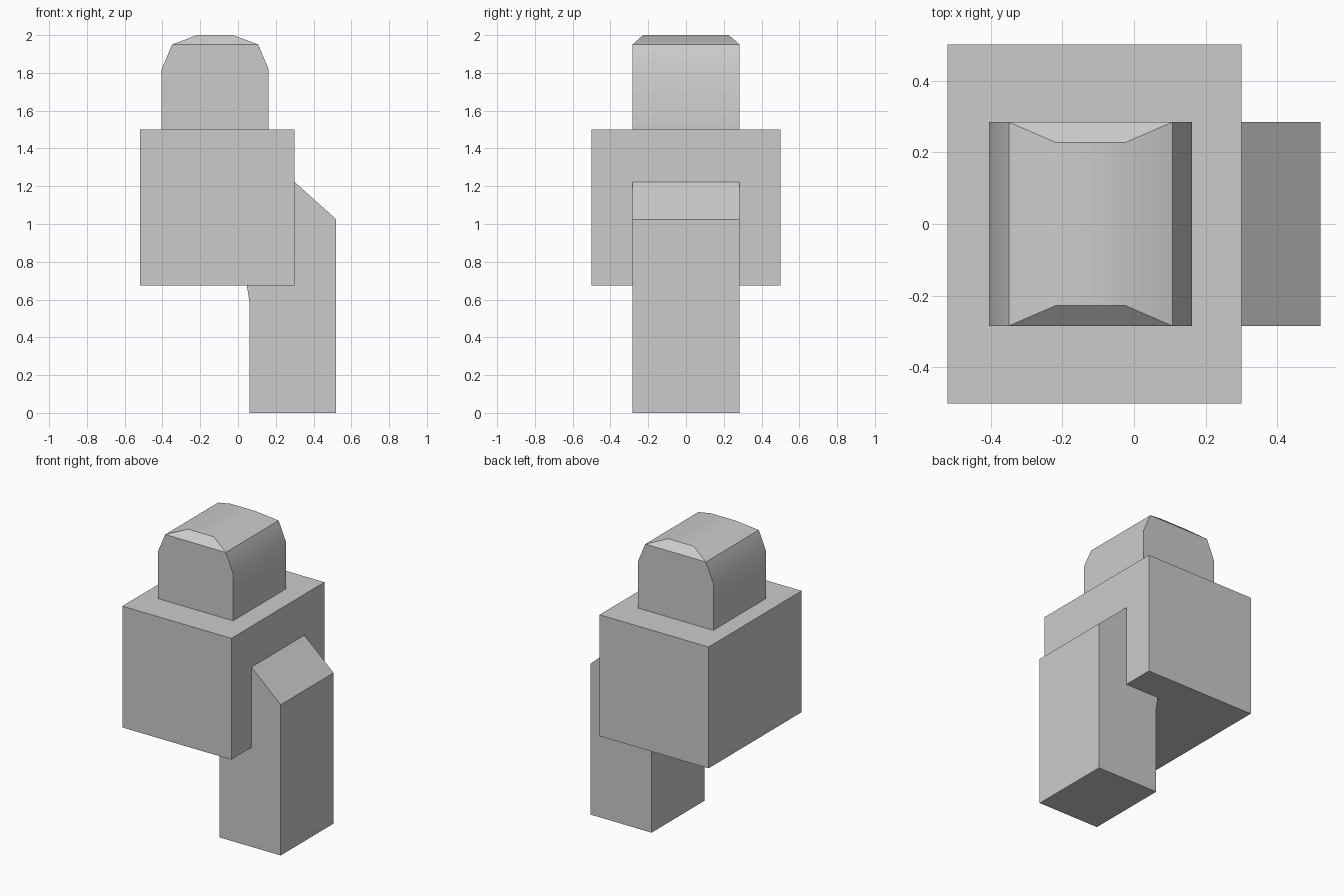
import bpy
import bmesh
from math import radians

default = bpy.data.objects.get("Cube")
if default:
    bpy.data.objects.remove(default, do_unlink=True)

# Single plain grey
grey = bpy.data.materials.new("plain_grey")
grey.use_nodes = True
COLOUR = (0.6, 0.6, 0.6, 1.0)
grey.diffuse_color = COLOUR
grey.node_tree.nodes["Principled BSDF"].inputs["Base Color"].default_value = COLOUR


def extrude_profile(name, profile, smooth=False):
    """Build a solid from (x, z, half_depth) points, mirrored across y = 0."""
    bm = bmesh.new()
    front = [bm.verts.new((x, -d, z)) for x, z, d in profile]
    back = [bm.verts.new((x, d, z)) for x, z, d in profile]
    count = len(profile)
    for i in range(count):
        j = (i + 1) % count
        bm.faces.new((front[i], front[j], back[j], back[i]))
    if smooth:
        # Flat end walls, with the crown leaning inward as its own facet
        depth = max(d for x, z, d in profile)
        wall = [i for i in range(count) if profile[i][2] == depth]
        inset = [i for i in range(count) if profile[i][2] < depth]
        crown = [inset[0] - 1] + inset + [inset[-1] + 1]
        for end in (front, back):
            bm.faces.new([end[i] for i in wall])
            bm.faces.new([end[i] for i in crown])
    else:
        bm.faces.new(front)
        bm.faces.new(back)
    bmesh.ops.recalc_face_normals(bm, faces=bm.faces)
    mesh = bpy.data.meshes.new(name)
    bm.to_mesh(mesh)
    bm.free()
    mesh.materials.append(grey)
    obj = bpy.data.objects.new(name, mesh)
    bpy.context.collection.objects.link(obj)
    if smooth:
        bpy.ops.object.select_all(action="DESELECT")
        obj.select_set(True)
        bpy.context.view_layer.objects.active = obj
        bpy.ops.object.shade_smooth_by_angle(angle=radians(30))
    return obj


# Main block
extrude_profile("body_block", [
    (-0.52, 0.675, 0.5), (0.30, 0.675, 0.5),
    (0.30, 1.5, 0.5), (-0.52, 1.5, 0.5)])

# Rounded cap with leaning crown ends
D = 0.284
extrude_profile("head_cap", [
    (-0.404, 1.5, D), (0.162, 1.5, D), (0.162, 1.82, D), (0.107, 1.95, D),
    (-0.025, 2.0, 0.227), (-0.217, 2.0, 0.227),
    (-0.349, 1.95, D), (-0.404, 1.82, D)], smooth=True)

# Support leg with sloping shoulder, running into the block
extrude_profile("support_leg", [
    (0.06, 0.0, D), (0.52, 0.0, D), (0.52, 1.025, D),
    (0.30, 1.222, D), (0.04, 1.222, D), (0.04, 0.72, D), (0.06, 0.59, D)])
